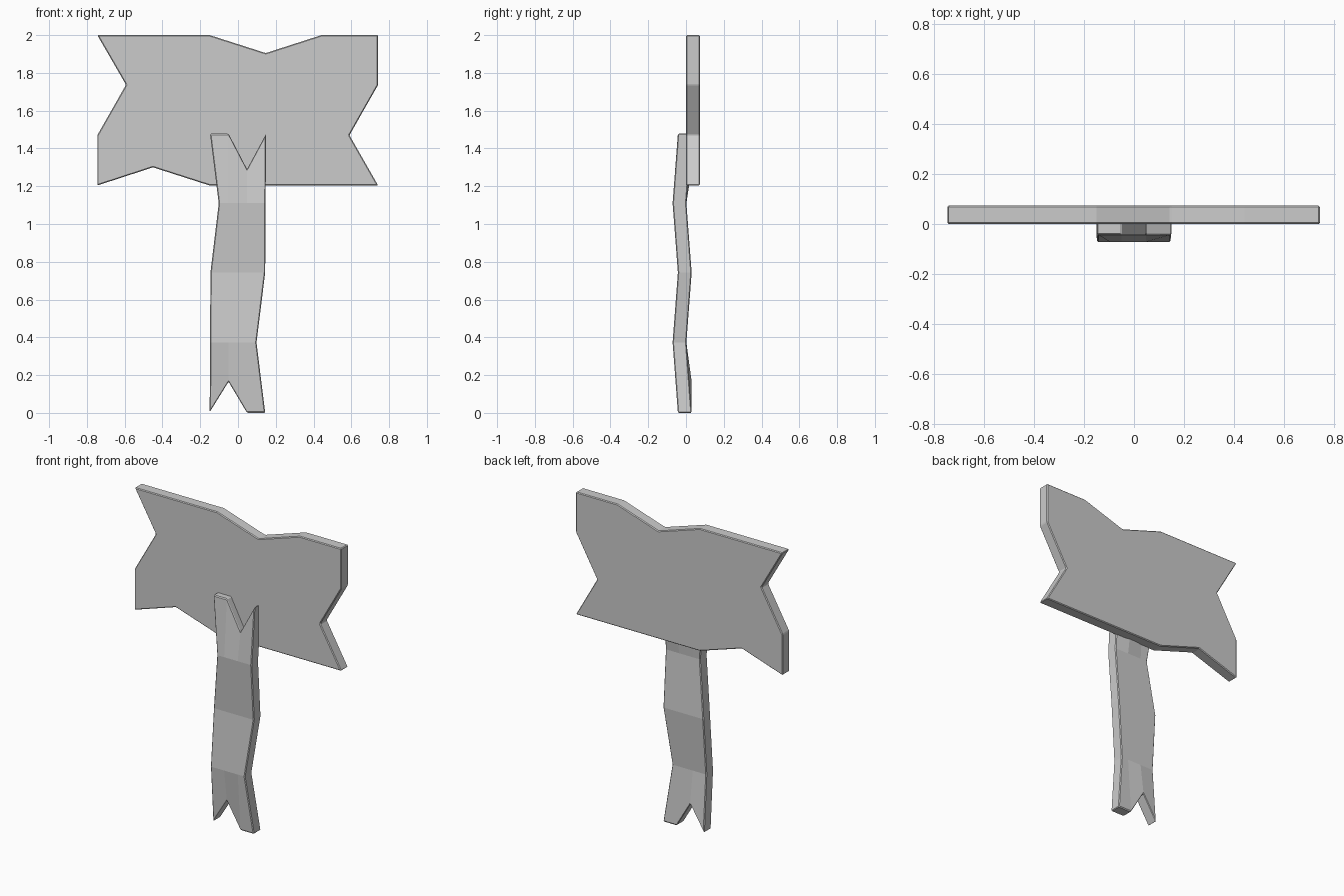
import bpy, bmesh

if "Cube" in bpy.data.objects:
    bpy.data.objects.remove(bpy.data.objects["Cube"])


def make_slab(name, verts, faces, thickness):
    """Extrude a front sheet towards +y into a solid with a fine edge bevel."""
    bm = bmesh.new()
    vs = [bm.verts.new(v) for v in verts]
    fs = [bm.faces.new([vs[i] for i in f]) for f in faces]
    # keep the front sheet, push its copy back
    ext = bmesh.ops.extrude_face_region(bm, geom=fs, use_keep_orig=True)
    moved = [g for g in ext["geom"] if isinstance(g, bmesh.types.BMVert)]
    bmesh.ops.translate(bm, verts=moved, vec=(0, thickness, 0))
    bmesh.ops.recalc_face_normals(bm, faces=bm.faces)
    mesh = bpy.data.meshes.new(name)
    bm.to_mesh(mesh)
    bm.free()
    obj = bpy.data.objects.new(name, mesh)
    bpy.context.collection.objects.link(obj)
    bevel = obj.modifiers.new("edge_bevel", "BEVEL")
    bevel.width = 0.005
    bevel.segments = 1
    bevel.limit_method = "ANGLE"
    bevel.angle_limit = 0.5
    return obj


# Sign board: jagged plank outline
outline = [(-0.745, 2.0), (-0.15, 2.0), (0.147, 1.905), (0.442, 2.0),
           (0.742, 2.0), (0.742, 1.737), (0.59, 1.47), (0.742, 1.204),
           (-0.15, 1.204), (-0.45, 1.3), (-0.745, 1.204),
           (-0.745, 1.47), (-0.593, 1.737)]
make_slab("sign_board", [(x, 0.0, z) for x, z in outline],
          [range(len(outline))], 0.073)

# Post: zigzag grid of four columns, notched at both ends
rows = [  # left x, right x, front y, z of each column
    (-0.15, 0.144, -0.043, (0.004, 0.165, 0.0, 0.0)),
    (-0.148, 0.098, -0.071, (0.373,) * 4),
    (-0.146, 0.144, -0.043, (0.743,) * 4),
    (-0.102, 0.146, -0.071, (1.11,) * 4),
    (-0.148, 0.149, -0.043, (1.478, 1.478, 1.29, 1.478)),
]
verts = []
for left, right, y, zs in rows:
    verts += [(x, y, z) for x, z in zip((left, -0.05, 0.048, right), zs)]
faces = [(r * 4 + c, r * 4 + c + 1, r * 4 + c + 5, r * 4 + c + 4)
         for r in range(4) for c in range(3)]
make_slab("sign_post", verts, faces, 0.073)
